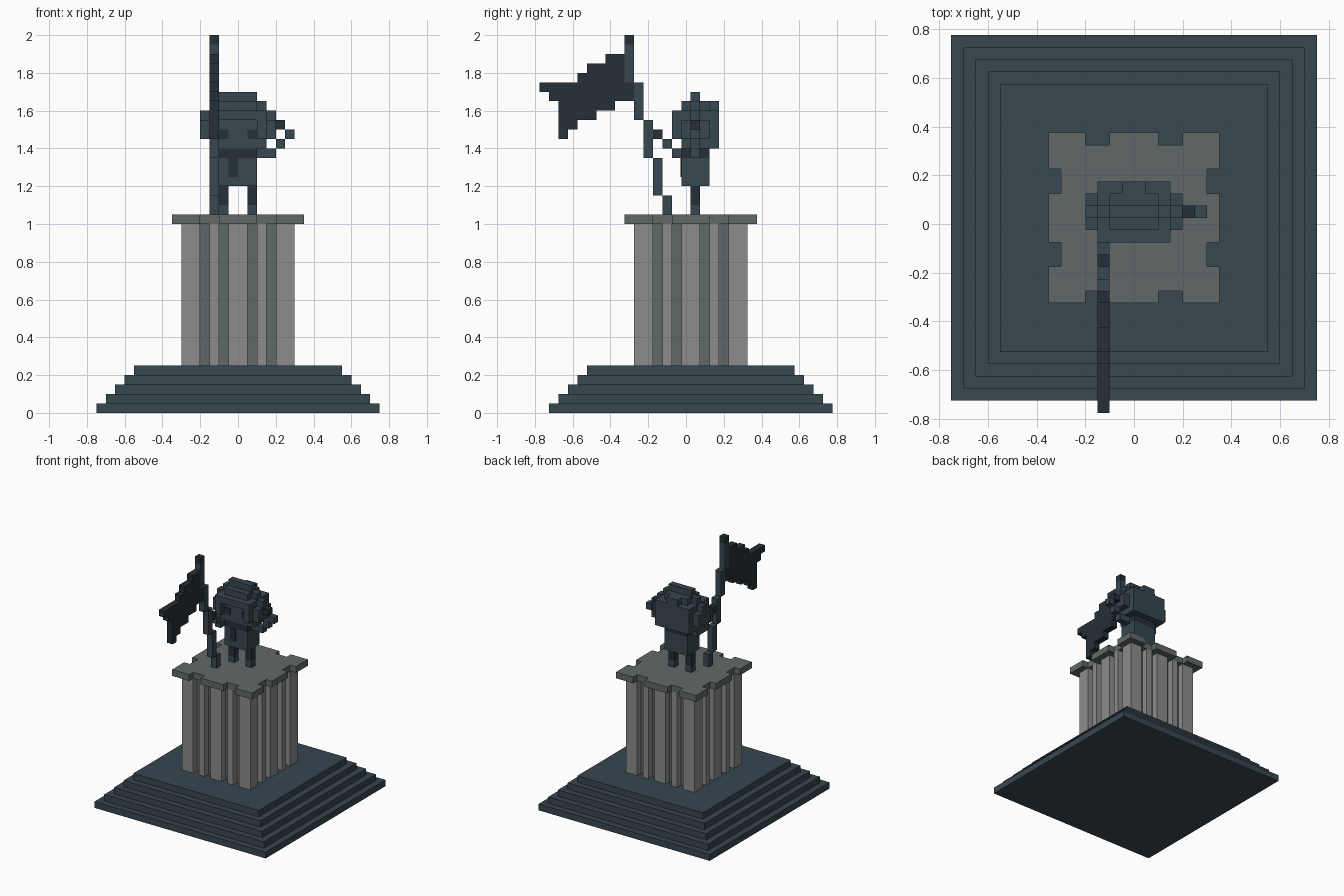
import bpy, bmesh
from mathutils import Vector

cube = bpy.data.objects.get("Cube")
if cube:
    bpy.data.objects.remove(cube, do_unlink=True)

U = 0.05      # size of one block
Y_OFF = 0.025  # the statue's axis sits half a block behind the origin


def material(name, rgb):
    m = bpy.data.materials.new(name)
    m.use_nodes = True
    m.diffuse_color = (*rgb, 1)
    bsdf = next(n for n in m.node_tree.nodes if n.type == 'BSDF_PRINCIPLED')
    bsdf.inputs["Base Color"].default_value = (*rgb, 1)
    return m


SLATE = material("slate_blue", (0.038, 0.063, 0.078))
DARK = material("dark_slate", (0.018, 0.029, 0.038))
STONE = material("light_stone", (0.27, 0.265, 0.262))
GREY = material("green_grey_stone", (0.119, 0.141, 0.140))


def blocks(name, mat, boxes):
    """One object from boxes given in block units: x0, x1, y0, y1, z0, z1."""
    bm = bmesh.new()
    for x0, x1, y0, y1, z0, z1 in boxes:
        size = Vector((x1 - x0, y1 - y0, z1 - z0)) * U
        mid = Vector((x0 + x1, y0 + y1, z0 + z1)) * U / 2 + Vector((0, Y_OFF, 0))
        for v in bmesh.ops.create_cube(bm, size=1)["verts"]:
            v.co = Vector(a * b for a, b in zip(v.co, size)) + mid
    mesh = bpy.data.meshes.new(name)
    bm.to_mesh(mesh)
    bm.free()
    mesh.materials.append(mat)
    obj = bpy.data.objects.new(name, mesh)
    bpy.context.collection.objects.link(obj)
    return obj


def ring(spans, r, z0, z1):
    """Strips one block deep along all four sides of a square of half-size r."""
    out = []
    for a, b in spans:
        for s0, s1 in ((-r, 1 - r), (r - 1, r)):
            out += [(a, b, s0, s1, z0, z1), (s0, s1, a, b, z0, z1)]
    return out


# Stepped base
blocks("stepped_base", SLATE,
       [(i - 15, 15 - i, i - 15, 15 - i, i, i + 1) for i in range(5)])

# Fluted pillar: recessed core with raised ribs, then a notched cap
blocks("pillar_core", GREY, [(-5, 5, -5, 5, 5, 20)])
blocks("pillar_ribs", STONE,
       ring([(-6, -4), (-3, -2), (-1, 1), (2, 3), (4, 6)], 6, 5, 20))
blocks("pillar_cap", GREY,
       [(-6, 6, -6, 6, 20, 21)] + ring([(-7, -4), (-2, 2), (4, 7)], 7, 20, 21))

# Legs and boots
blocks("boots", SLATE, [(x, x + 1, 0, 1, 21, 22) for x in (-2, 1)])
blocks("legs", DARK, [(x, x + 1, 0, 1, 22, 24) for x in (-2, 1)])

# Torso, scarf and the scarf's hanging end
blocks("torso", SLATE, [(-2, 2, -1, 2, 24, 27)])
blocks("scarf", DARK, [(-2, 2, -1, 2, 27, 28)])
blocks("scarf_end", DARK, [(-1, 0, -1.1, -1, 25, 27)])

# Head: jaw, face and skull, with a brim around the recessed face
blocks("head", SLATE, [(-3, 3, -1, 3, 28, 32)])
blocks("helmet_brim", SLATE,
       [(-3, -2, -2, -1, 29, 32), (2, 3, -2, -1, 29, 32), (-2, 2, -2, -1, 31, 32)])
blocks("helmet_top", SLATE,
       [(-2, 2, -1, 2, 32, 33), (-3, 3, 0, 1, 32, 33),
        (-1, 1, 2, 3, 32, 33), (-2, 2, 0, 1, 33, 34)])
blocks("ear_guards", SLATE,
       [b for x in (-4, 3) for b in ((x, x + 1, -1, 2, 29, 31), (x, x + 1, 0, 1, 31, 32))])
blocks("eyes", DARK, [(x, x + 1, -1.1, -1, 29, 30) for x in (-2, 1)])

# Left arm raised in salute
blocks("left_arm", SLATE,
       [(2, 4, 0, 1, 27, 28), (4, 5, 0, 1, 28, 29), (5, 6, 0, 1, 29, 30)])
blocks("left_hand", DARK, [(4, 5, 0, 1, 30, 31)])

# Right arm reaching forward to the pole
blocks("right_arm", SLATE, [(-3, -2, -2, 1, 27, 28), (-3, -2, -3, -2, 28, 29)])
blocks("right_hand", DARK, [(-3, -2, -4, -3, 29, 30)])

# Flag pole leaning forward in steps
pole_z = [21, 23, 27, 31, 35, 39]
blocks("flag_pole", SLATE,
       [(-3, -2, -3 - i, -2 - i, a, b)
        for i, (a, b) in enumerate(zip(pole_z, pole_z[1:]))])
blocks("pole_tip", DARK, [(-3, -2, -7, -6, 39, 40)])

# Ragged flag, column by column from its free edge to the pole
flag = [(34, 35), (33, 35), (29, 35), (30, 35), (31, 36),
        (31, 37), (32, 37), (32, 38), (33, 38), (33, 35)]
blocks("flag", DARK, [(-3, -2, i - 16, i - 15, a, b) for i, (a, b) in enumerate(flag)])
